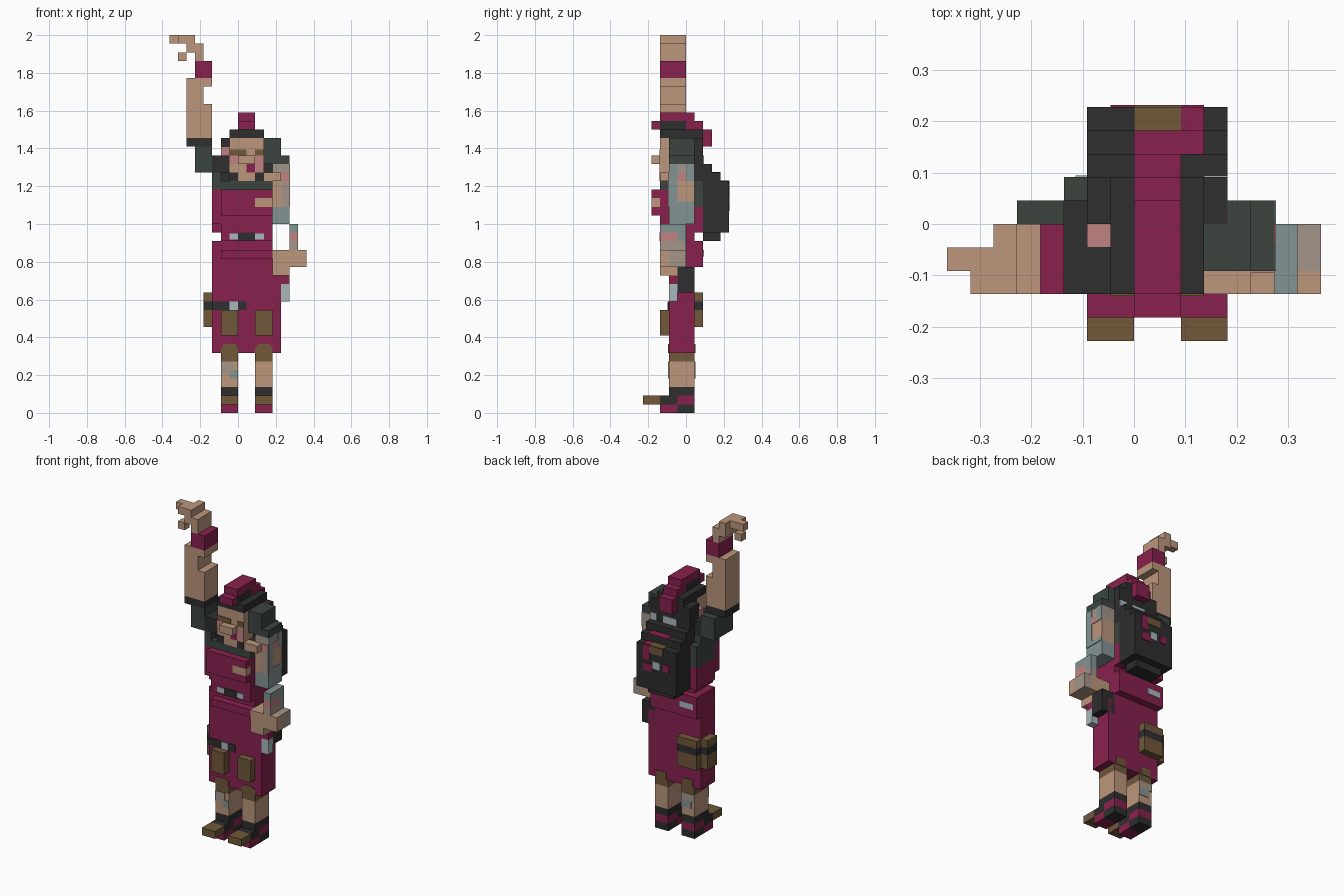
import bpy, bmesh

if "Cube" in bpy.data.objects:
    bpy.data.objects.remove(bpy.data.objects["Cube"], do_unlink=True)

U = 2 / 44      # size of one block
T = 0.08        # thickness of painted plates, in blocks

# Flat colours, sRGB 0-255
COLOURS = {
    "crimson": (136, 33, 78), "black": (46, 46, 46), "dark_green": (60, 69, 64),
    "skin": (188, 150, 124), "brown": (112, 88, 58), "blue_grey": (132, 148, 148),
    "taupe": (163, 149, 138), "pink": (192, 130, 128), "light_grey": (168, 184, 188),
}


def linear(c):
    c /= 255
    return c / 12.92 if c <= 0.04045 else ((c + 0.055) / 1.055) ** 2.4


MATS = {}
for name, rgb in COLOURS.items():
    m = bpy.data.materials.new(name)
    m.use_nodes = True
    col = tuple(linear(c) for c in rgb) + (1,)
    m.diffuse_color = col
    m.node_tree.nodes["Principled BSDF"].inputs["Base Color"].default_value = col
    MATS[name] = m


def part(name, *boxes):
    """One object from boxes (colour, x0, x1, y0, y1, z0, z1) in block units."""
    bm = bmesh.new()
    mesh = bpy.data.meshes.new(name)
    used = []
    for colour, x0, x1, y0, y1, z0, z1 in boxes:
        if colour not in used:
            used.append(colour)
            mesh.materials.append(MATS[colour])
        geo = bmesh.ops.create_cube(bm, size=1)
        for v in geo["verts"]:
            v.co = (U * (x0 if v.co.x < 0 else x1),
                    U * (y0 if v.co.y < 0 else y1),
                    U * (z0 if v.co.z < 0 else z1))
        for f in {f for v in geo["verts"] for f in v.link_faces}:
            f.material_index = used.index(colour)
    bm.to_mesh(mesh)
    bm.free()
    bpy.context.collection.objects.link(bpy.data.objects.new(name, mesh))


def front(colour, x0, x1, z0, z1, y):
    return (colour, x0, x1, y - T, y, z0, z1)


def back(colour, x0, x1, z0, z1, y):
    return (colour, x0, x1, y, y + T, z0, z1)


# Legs, shoes and knee pads
for side, x in (("right", -2), ("left", 2)):
    part(side + "_shoe",
         ("crimson", x, x + 2, -3, -1, 0, 1), ("black", x, x + 2, -1, 1, 0, 1),
         ("brown", x, x + 2, -5, -3, 1, 2), ("black", x, x + 2, -3, -1, 1, 2),
         ("crimson", x, x + 2, -1, 1, 1, 2), ("black", x, x + 2, -2, 1, 2, 3))
    part(side + "_leg", ("skin", x, x + 2, -2, 1, 3, 6))
    part(side + "_knee_pad", ("brown", x, x + 2, -2, 1, 6, 7),
         front("brown", x, x + 2, 7, 7.75, -2), front("brown", x + .25, x + 1.75, 7.75, 8, -2),
         back("brown", x + .25, x + 1.75, 7, 8, 1))
    part(side + "_front_pouch", ("brown", x, x + 2, -3, -2, 9, 12))
part("right_leg_patches", front("taupe", -2, -.6, 4.6, 6, -2),
     front("blue_grey", -1, 0, 4, 5, -2), back("blue_grey", -1.5, 0, 4, 5, 1),
     back("taupe", -2, 0, 5, 6, 1))

# Long shorts, low belt and hip pouch
part("shorts", ("crimson", -3, 5, -2, 1, 7, 16), ("crimson", -3, 4, -2, 1, 16, 20),
     ("crimson", -3, 4, 1, 2, 17, 20), ("crimson", -2, 4, -3, -2, 18, 19))
part("waist_patch", back("light_grey", -2.5, -.5, 18.2, 19, 2))
part("low_belt", front("black", -3, 1, 12, 13, -2),
     ("light_grey", -1, 0, -2 - 2 * T, -2 - T, 12, 13))
part("hip_pouch", ("brown", -4, -3, -1, 1, 10, 12), ("black", -4, -3, -1, 1, 12, 13),
     ("brown", -4, -3, -1, 1, 13, 14), ("brown", -3, 0, 1, 2, 10, 12),
     ("black", -3, 0, 1, 2, 12, 13), ("brown", -3, 0, 1, 2, 13, 14))

# Torso, vest and waist belt
part("waist", ("crimson", -2, 4, -3, 1, 20, 22))
part("waist_belt", front("black", 0, 2, 20, 21, -3),
     front("light_grey", -1, 0, 20.2, 20.9, -3), front("light_grey", 2, 3, 20.2, 20.9, -3))
part("torso", ("crimson", -3, 4, -2, 2, 21, 24), ("dark_green", -3, 4, -2, 2, 24, 27),
     ("dark_green", -3, -2, -3, 1, 27, 28), ("black", -2, 4, -2, 2, 27, 28))
part("vest", ("crimson", -3, 4, -3, -2, 22, 26), ("crimson", -2, 4, -4, -3, 23, 24),
     ("crimson", -2, 2, -4, -3, 24, 25), ("skin", 2, 4, -4, -3, 24, 25),
     ("crimson", -2, 4, -4, -3, 25, 26))
part("collar", ("dark_green", -3, 4, -3, -2, 26, 27))

# Head with face plates
part("head", ("skin", -1, 3, -3, -1, 27, 32), ("black", -1, 3, -1, 2, 28, 32),
     ("skin", 0, 2, -4, -3, 29, 30))
part("face", front("brown", -1, 1, 30, 30.7, -3), front("brown", 2, 3, 30, 30.7, -3),
     front("pink", -1, 0, 29, 30, -3), front("pink", 2, 3, 28, 30, -3),
     front("crimson", 1, 2, 28, 29, -3), front("black", -1, 0, 27, 28, -3),
     front("black", 2, 3, 27, 28, -3))
part("ears", ("pink", -2, -1, -1, 0, 29, 31), ("skin", 3, 3.5, -1, 0, 29, 31))
part("hair", ("black", -1, 3, -3, 2, 32, 33), ("black", -2, -1, 0, 2, 28, 32),
     ("black", 3, 4, 0, 2, 28, 32))
part("hair_patch", back("light_grey", 0, 2, 29, 30, 2), back("light_grey", 3, 4, 29, 30, 2))
part("mohawk", ("crimson", 0, 2, -3, 1, 34, 35), ("crimson", 0, 2, -4, -3, 33, 34),
     ("black", 0, 2, -3, 0, 33, 34), ("crimson", 0, 2, 0, 2, 33, 34),
     ("crimson", 0, 2, 2, 3, 31, 33))

# Backpack with patches
part("backpack", ("black", -2, 4, 2, 5, 21, 27), ("black", -2, 4, 2, 4, 27, 28),
     ("black", -2, 4, 1, 3, 28, 29), ("black", -1, 3, 2, 4, 20, 21))
part("backpack_patches", ("crimson", 0, 3, 3, 4, 28, 28 + T),
     ("brown", 0, 2, 4, 5, 27, 27 + T), ("crimson", 2, 3, 4, 5, 27, 27 + T),
     back("brown", 0, 2, 26, 27, 5), back("crimson", 2, 3, 25, 27, 5),
     back("light_grey", 0.5, 1.5, 24, 25, 5), back("crimson", 1.5, 3, 23.5, 24.5, 5),
     back("crimson", -1, 0, 24, 25, 5))

# Raised right arm
part("right_shoulder", ("black", -3, -1, -3, 1, 28, 30),
     ("dark_green", -5, -3, -3, 1, 28, 31), ("black", -6, -3, -3, 0, 31, 32))
part("right_arm", ("skin", -6, -3, -3, 0, 32, 35), ("skin", -6, -4, -3, 0, 35, 39),
     ("skin", -4, -3, -3, 0, 35, 36), ("skin", -4, -3, -3, 0, 38, 39))
part("wristband", ("crimson", -5, -3, -3, 0, 39, 41))
part("right_hand", ("skin", -5, -4, -3, 0, 41, 42), ("skin", -6, -4, -3, 0, 42, 43),
     ("skin", -6, -5, -3, 0, 43, 44), ("skin", -7, -6, -3, -1, 43, 44),
     ("skin", -8, -7, -2, -1, 43, 44), ("skin", -7, -6, -3, -2, 41, 42))

# Lowered left arm
part("left_shoulder", ("dark_green", 3, 5, -2, 1, 29, 32), ("dark_green", 5, 6, -2, 1, 29, 30))
part("left_upper_arm", ("taupe", 4, 6, -2, 1, 27, 29), ("skin", 4, 6, -2, 1, 24, 27),
     ("blue_grey", 4, 6, -2, 1, 22, 24), ("skin", 2, 5, -3, -2, 27, 28))
part("left_arm_patches", front("taupe", 5, 6, 24, 27, -2), front("pink", 5, 6, 26.5, 28, -2),
     ("blue_grey", 6, 6 + T, -2, -1, 24, 29), ("blue_grey", 6, 6 + T, 0, 1, 27, 29),
     ("pink", 6, 6 + T, -1, 0, 27, 28), ("blue_grey", 6, 6 + T, -1, 1, 24, 24.6))
part("left_forearm", ("blue_grey", 6, 7, -3, 0, 21, 22), ("pink", 6, 7, -3, -1, 20, 21),
     ("blue_grey", 6, 7, -1, 0, 20, 21), ("taupe", 6, 7, -3, 0, 19, 20))
part("left_hand", ("skin", 4, 7, -3, 0, 17, 19), ("taupe", 7, 8, -2, 0, 17, 19),
     ("skin", 7, 8, -3, -2, 17, 19), ("skin", 4, 6, -3, -1, 16, 17))

# Item held in the left hand
part("held_item", ("black", 4, 6, -1, 1, 14, 17), ("crimson", 4, 6, -2, -1, 15, 16),
     ("light_grey", 4, 6, -2, -1, 13, 15))
